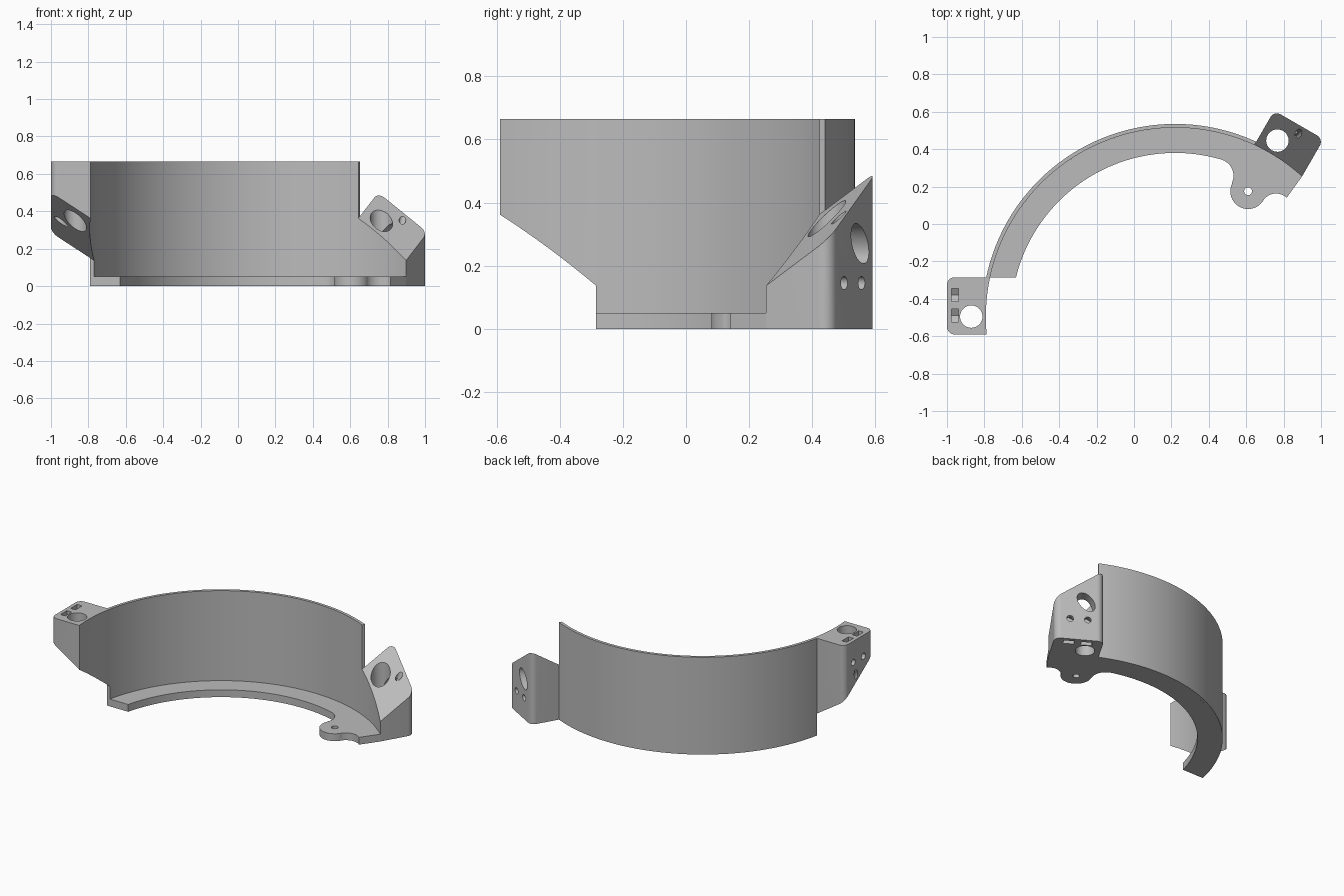
import bpy, bmesh, math
from mathutils import Matrix, Vector

if "Cube" in bpy.data.objects:
    bpy.data.objects.remove(bpy.data.objects["Cube"], do_unlink=True)

CX, CY = 0.22, -0.497                    # ring centre
R_OUT, R_WALL, R_LEDGE = 1.032, 1.012, 0.877
TOP, LEDGE = 0.665, 0.05
Y_NEAR, Y_FAR = -0.285, -0.59            # tab sides
UP, DOWN = CY - Y_FAR, Y_NEAR - CY       # offsets of the cut lines from the centre

grey = bpy.data.materials.new("plain_grey")
grey.use_nodes = True
grey.diffuse_color = (0.5, 0.5, 0.5, 1)
grey.node_tree.nodes["Principled BSDF"].inputs["Base Color"].default_value = (0.5, 0.5, 0.5, 1)


def arc(cx, cy, r, a0, a1, n=10):
    """Points on an arc, angles in degrees."""
    angles = [math.radians(a0 + (a1 - a0) * i / n) for i in range(n + 1)]
    return [(cx + r * math.cos(a), cy + r * math.sin(a)) for a in angles]


def lean(offset, r):
    return math.degrees(math.asin(offset / r))


def slant(x, y):
    """Height of the sloping joint between neighbouring segments."""
    return 0.5 - 0.65 * (x + 1) - 0.7 * (y - Y_FAR)


def add_object(name, bm):
    bmesh.ops.recalc_face_normals(bm, faces=bm.faces)
    mesh = bpy.data.meshes.new(name)
    bm.to_mesh(mesh)
    bm.free()
    mesh.materials.append(grey)
    obj = bpy.data.objects.new(name, mesh)
    bpy.context.collection.objects.link(obj)
    return obj


def prism(name, outline, low, high):
    """Vertical prism whose ends follow the height functions low and high."""
    bm = bmesh.new()
    bottom = [bm.verts.new((x, y, low(x, y))) for x, y in outline]
    top = [bm.verts.new((x, y, high(x, y))) for x, y in outline]
    bm.faces.new(bottom)
    bm.faces.new(top)
    for i in range(len(outline)):
        j = (i + 1) % len(outline)
        bm.faces.new((bottom[i], bottom[j], top[j], top[i]))
    return add_object(name, bm)


def level(z):
    return lambda x, y: z


def rod(start, end, r, stretch=1, tilt=0):
    """Cylinder cutter between two points, optionally oval."""
    start, end = Vector(start), Vector(end)
    axis = end - start
    turn = axis.to_track_quat('Z', 'Y').to_matrix().to_4x4()
    m = Matrix.Translation((start + end) / 2) @ Matrix.Rotation(tilt, 4, 'X') \
        @ Matrix.Diagonal((1, 1, stretch, 1)) @ turn
    bm = bmesh.new()
    bmesh.ops.create_cone(bm, cap_ends=True, segments=32, radius1=r, radius2=r,
                          depth=axis.length, matrix=m)
    return add_object("cutter", bm)


def nut_slot(y, z, opening):
    """Pointed slot that opens at the given height."""
    side = 1 if opening > z else -1
    profile = [(y - 0.035, opening + 0.02 * side), (y + 0.035, opening + 0.02 * side),
               (y + 0.035, z - 0.02 * side), (y, z - 0.04 * side), (y - 0.035, z - 0.02 * side)]
    bm = bmesh.new()
    face = bm.faces.new([bm.verts.new((-0.975, py, pz)) for py, pz in profile])
    new = bmesh.ops.extrude_face_region(bm, geom=[face])["geom"]
    bmesh.ops.translate(bm, vec=(0.036, 0, 0),
                        verts=[v for v in new if isinstance(v, bmesh.types.BMVert)])
    return add_object("cutter", bm)


def cut(obj, cutters):
    bpy.context.view_layer.objects.active = obj
    for cutter in cutters:
        cutter.hide_render = True
        mod = obj.modifiers.new("cut", 'BOOLEAN')
        mod.operation, mod.solver, mod.object = 'DIFFERENCE', 'EXACT', cutter
        bpy.ops.object.modifier_apply(modifier=mod.name)
        bpy.data.objects.remove(cutter, do_unlink=True)


# Curved wall
wall = prism("curved_wall",
             arc(CX, CY, R_OUT, 60 + lean(UP, R_OUT), 180 - lean(DOWN, R_OUT), 96)
             + arc(CX, CY, R_WALL, 180 - lean(DOWN, R_WALL), 60 + lean(UP, R_WALL), 96),
             level(0), level(TOP))

# Ledge along the bottom with its rounded screw ear
EAR = (0.61, 0.175)
ledge = prism("bottom_ledge",
              arc(CX, CY, R_WALL, 60 - lean(DOWN, R_WALL), 180 - lean(DOWN, R_WALL), 96)
              + arc(CX, CY, R_LEDGE, 180 - lean(DOWN, R_LEDGE), 74, 72)
              + arc(0.442, 0.258, 0.09, 73, -25)
              + arc(*EAR, 0.095, 155, 327, 24)
              + arc(0.76, 0.08, 0.083, 147, 47),
              level(0), level(LEDGE))
cut(ledge, [rod((*EAR, -0.1), (*EAR, 0.2), 0.021)])

# Joint tabs, both shaped at the right end of the ring
footprint = (arc(-0.96, Y_NEAR - 0.04, 0.04, 90, 180) + arc(-0.96, Y_FAR + 0.04, 0.04, 180, 270)
             + arc(CX, CY, R_WALL, 180 + lean(UP, R_WALL), 180 - lean(DOWN, R_WALL), 16))
upper_tab = prism("upper_joint_tab", footprint, slant, level(TOP))
lower_tab = prism("lower_joint_tab", footprint, level(0), slant)

for tab, nut_z, opening in ((upper_tab, 0.52, TOP), (lower_tab, 0.145, 0)):
    cutters = [rod((-0.87, -0.495, -0.2), (-0.87, -0.495, 0.9), 0.06)]
    for y in (-0.38, -0.49):
        cutters.append(nut_slot(y, nut_z, opening))
        cutters.append(rod((-1.05, y, nut_z), (-0.955, y, nut_z), 0.021))
    cut(tab, cutters)

# Pin holes in the sloping faces and the oval side opening
cut(upper_tab, [rod((-0.925, -0.425, 0.314), (-1.03, -0.4, 0.476), 0.018)])
cut(lower_tab, [rod((-0.97, -0.414, 0.384), (-0.925, -0.425, 0.25), 0.018),
                rod((-1.05, -0.48, 0.27), (-0.9, -0.48, 0.27), 0.045, 1.6, math.radians(-37))])

# Swing the lower tab round to the other end of the ring
centre = Matrix.Translation((CX, CY, 0))
lower_tab.data.transform(centre @ Matrix.Rotation(math.radians(-120), 4, 'Z') @ centre.inverted())

# Smooth curves, sharp edges
bpy.ops.object.select_all(action='DESELECT')
for obj in (wall, ledge, upper_tab, lower_tab):
    obj.select_set(True)
bpy.context.view_layer.objects.active = wall
bpy.ops.object.shade_smooth_by_angle(angle=math.radians(30))
